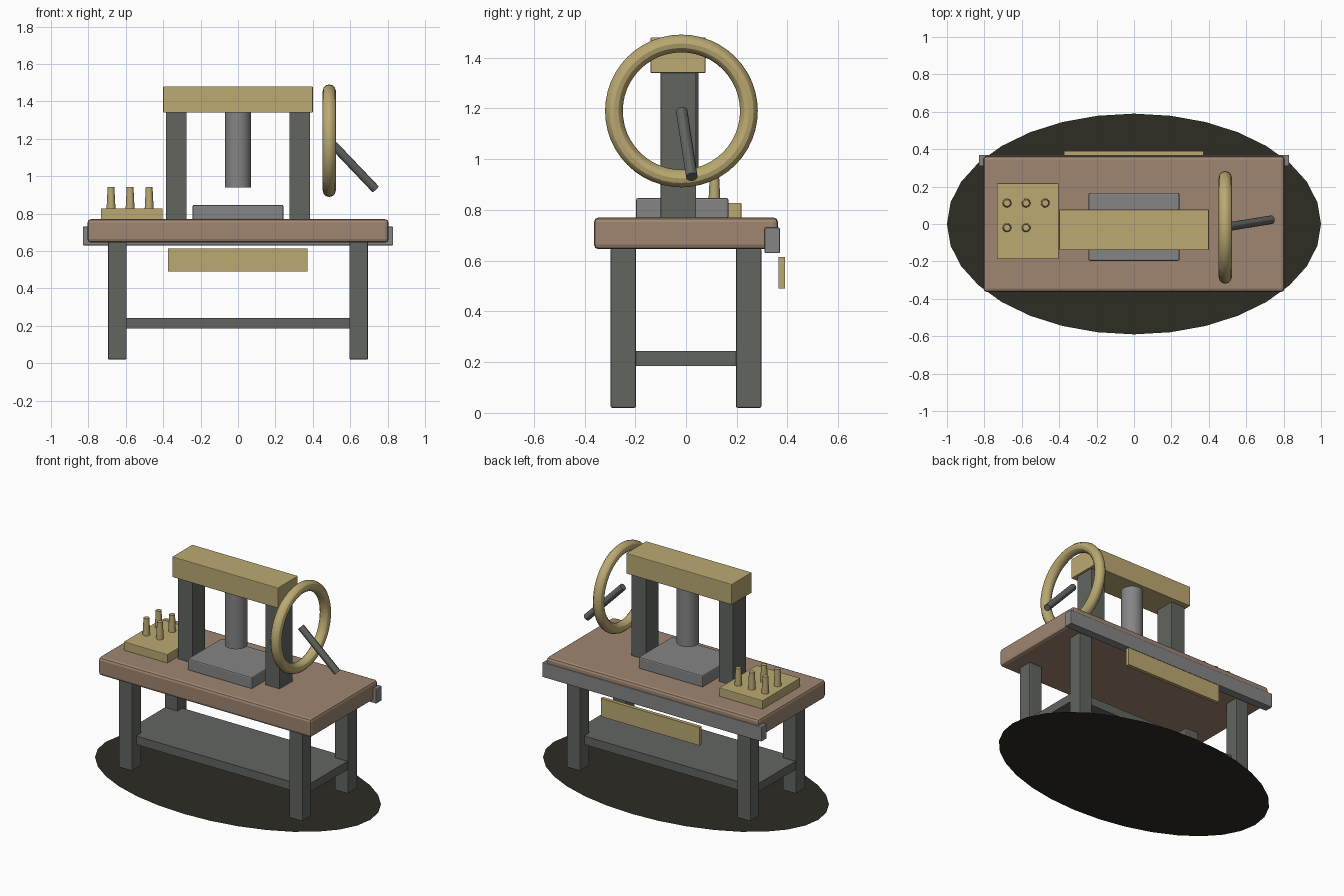
import bpy
import math
from mathutils import Vector

cube = bpy.data.objects.get("Cube")
if cube:
    bpy.data.objects.remove(cube, do_unlink=True)


def material(name, rgb):
    m = bpy.data.materials.new(name)
    m.use_nodes = True
    col = (*rgb, 1)
    m.diffuse_color = col
    bsdf = next(n for n in m.node_tree.nodes if n.type == 'BSDF_PRINCIPLED')
    bsdf.inputs["Base Color"].default_value = col
    return m


WOOD = material("brown wood", (0.35, 0.24, 0.165))
BRASS = material("pale brass", (0.50, 0.40, 0.17))
STEEL = material("light steel", (0.235, 0.235, 0.24))
IRON = material("dark iron", (0.122, 0.13, 0.117))
SHADE = material("dark ground", (0.027, 0.025, 0.017))


def finish(name, mat, smooth=False):
    ob = bpy.context.object
    ob.name = ob.data.name = name
    ob.data.materials.clear()
    ob.data.materials.append(mat)
    if smooth:
        bpy.ops.object.shade_smooth_by_angle()
    return ob


def box(name, mat, x, y, z, bevel=0.0):
    """Box from its low and high limits on each axis."""
    lims = (x, y, z)
    bpy.ops.mesh.primitive_cube_add(size=1, location=[(a + b) / 2 for a, b in lims])
    ob = bpy.context.object
    ob.scale = [b - a for a, b in lims]
    bpy.ops.object.transform_apply(location=False, rotation=False, scale=True)
    if bevel:
        mod = ob.modifiers.new("Bevel", 'BEVEL')
        mod.width = bevel
        mod.segments = 2
    return finish(name, mat)


def rod(name, mat, start, end, r1, r2, sides):
    """Round bar between two points, tapering from r1 to r2."""
    a, b = Vector(start), Vector(end)
    bpy.ops.mesh.primitive_cone_add(vertices=sides, radius1=r1, radius2=r2,
                                    depth=(b - a).length, location=(a + b) / 2)
    bpy.context.object.rotation_euler = (b - a).to_track_quat('Z', 'Y').to_euler()
    return finish(name, mat, True)


# Ground disc
bpy.ops.mesh.primitive_circle_add(vertices=32, radius=1, fill_type='NGON')
bpy.context.object.scale.y = 0.59
finish("ground_disc", SHADE)

# Bench: top, legs, shelf
box("bench_top", WOOD, (-0.805, 0.805), (-0.363, 0.363), (0.645, 0.77), 0.018)
for sx, side in ((-1, "right"), (1, "left")):
    for sy, end in ((-1, "front"), (1, "back")):
        box(f"{end}_{side}_leg", IRON, sorted((sx * 0.595, sx * 0.695)),
            sorted((sy * 0.197, sy * 0.297)), (0.02, 0.65), 0.006)
box("shelf", IRON, (-0.69, 0.69), (-0.25, 0.25), (0.185, 0.243))

# Back rail and hanging panel
box("back_rail", STEEL, (-0.829, 0.829), (0.31, 0.37), (0.63, 0.73), 0.004)
box("back_panel", BRASS, (-0.374, 0.372), (0.365, 0.39), (0.49, 0.614))

# Press: base, posts, beam, ram
box("press_base", STEEL, (-0.243, 0.243), (-0.197, 0.167), (0.765, 0.847), 0.008)
for sx, side in ((-1, "right"), (1, "left")):
    box(f"{side}_post", IRON, sorted((sx * 0.275, sx * 0.385)),
        (-0.10, 0.04), (0.765, 1.345), 0.003)
box("press_beam", BRASS, (-0.40, 0.40), (-0.14, 0.077), (1.34, 1.48), 0.004)
rod("press_ram", STEEL, (0, -0.02, 0.94), (0, -0.02, 1.345), 0.07, 0.07, 24)

# Hand wheel and its crank
bpy.ops.mesh.primitive_torus_add(major_segments=48, minor_segments=12,
                                 major_radius=0.266, minor_radius=0.035,
                                 location=(0.488, -0.018, 1.19),
                                 rotation=(0, math.pi / 2, 0))
finish("hand_wheel", BRASS, True)
rod("wheel_crank", IRON, (0.488, -0.017, 1.19), (0.736, 0.023, 0.93), 0.023, 0.023, 12)

# Peg block with tapered pegs
box("peg_block", BRASS, (-0.733, -0.403), (-0.188, 0.218), (0.765, 0.828), 0.004)
for row, (y, count) in enumerate(((0.112, 3), (-0.02, 2))):
    for i in range(count):
        x = -0.679 + 0.102 * i
        rod(f"peg_{row + 1}_{i + 1}", BRASS, (x, y, 0.825), (x, y, 0.943), 0.024, 0.018, 12)
